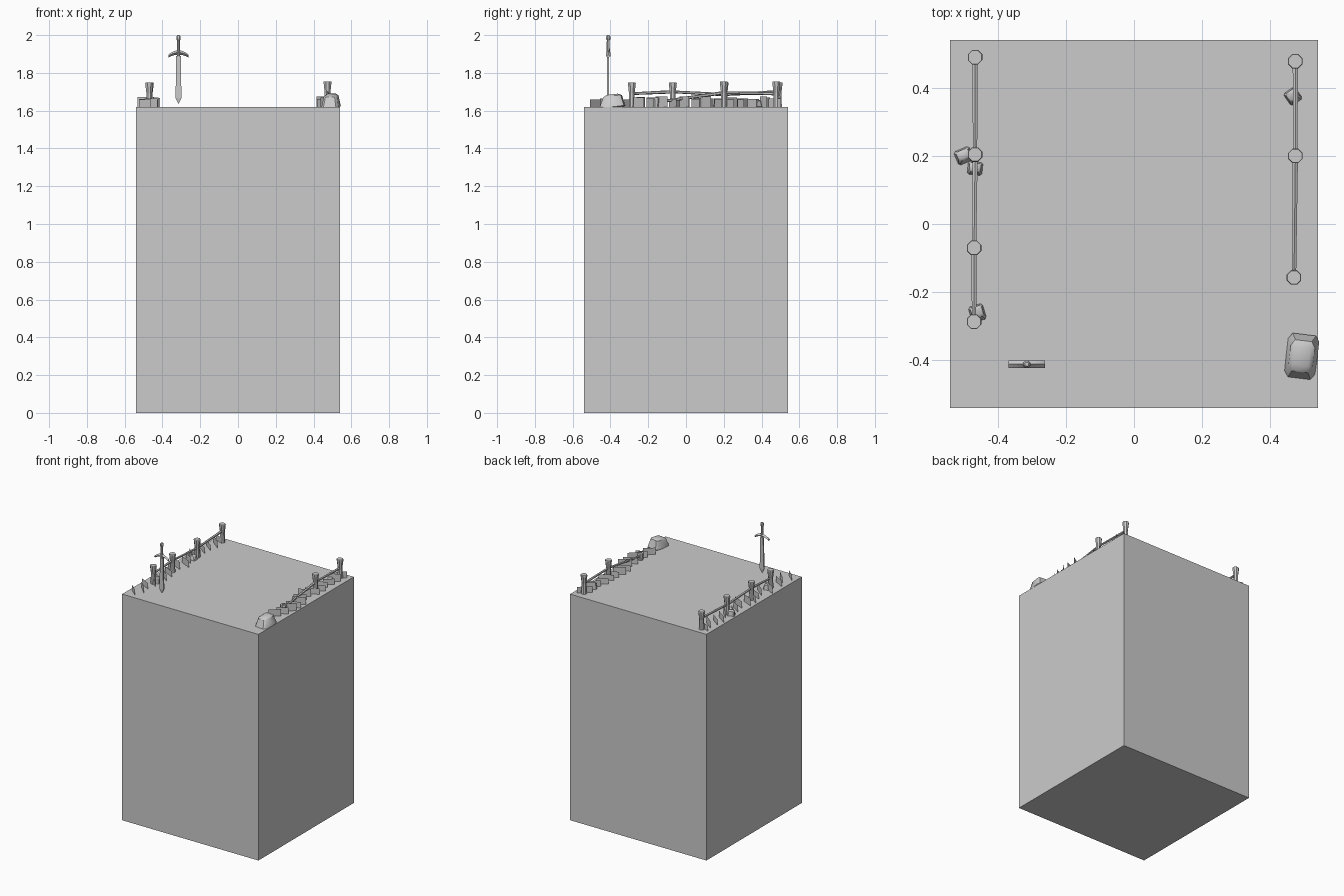
import bpy, bmesh, math, random
from mathutils import Vector, Matrix

if "Cube" in bpy.data.objects:
    bpy.data.objects.remove(bpy.data.objects["Cube"])

random.seed(4)
TOP = 1.62
stone = bpy.data.materials.new("plain_grey")
stone.diffuse_color = (0.6, 0.6, 0.6, 1)
stone.use_nodes = True
stone.node_tree.nodes["Principled BSDF"].inputs["Base Color"].default_value = stone.diffuse_color


def finish(name, bm, smooth=False):
    bmesh.ops.recalc_face_normals(bm, faces=bm.faces)
    me = bpy.data.meshes.new(name)
    bm.to_mesh(me)
    bm.free()
    me.materials.append(stone)
    ob = bpy.data.objects.new(name, me)
    bpy.context.collection.objects.link(ob)
    if smooth:
        me.shade_smooth()
        me.set_sharp_from_angle(angle=math.radians(35))
    return ob


def loft(name, rings, smooth=False):
    """Join equal-length rings of points and cap both ends."""
    bm = bmesh.new()
    vs = [[bm.verts.new(p) for p in r] for r in rings]
    n = len(vs[0])
    for a, b in zip(vs, vs[1:]):
        for i in range(n):
            j = (i + 1) % n
            bm.faces.new((a[i], a[j], b[j], b[i]))
    bm.faces.new(vs[0])
    bm.faces.new(vs[-1])
    return finish(name, bm, smooth)


def ring(x, y, z, rx, ry=None, n=8):
    ry = rx if ry is None else ry
    return [(x + rx * math.cos((i + .5) * math.tau / n),
             y + ry * math.sin((i + .5) * math.tau / n), z) for i in range(n)]


def post(name, x, y, top):
    # slim shaft that flares to a chamfered head
    loft(name, [ring(x, y, z, r) for z, r in (
        (TOP, .019), (top - .06, .016), (top - .02, .021),
        (top - .004, .023), (top, .021))])


def rail(name, a, b, r=.009):
    a, b = Vector(a), Vector(b)
    bm = bmesh.new()
    bmesh.ops.create_cone(bm, cap_ends=True, segments=6, radius1=r, radius2=r * .8,
                          depth=(b - a).length)
    rot = (b - a).to_track_quat('Z', 'Y').to_matrix().to_4x4()
    bm.transform(Matrix.Translation((a + b) / 2) @ rot)
    finish(name, bm)


def rock(name, loc, size, yaw, tilt=0):
    # chipped block with a smaller top
    bm = bmesh.new()
    bmesh.ops.create_cube(bm, size=1)
    for v in bm.verts:
        if v.co.z > 0:
            v.co.x *= .72
            v.co.y *= .62
            v.co.y += .08
    bmesh.ops.bevel(bm, geom=bm.edges[:], offset=.12, segments=1, affect='EDGES')
    bm.transform(Matrix.Translation(loc) @ Matrix.Rotation(yaw, 4, 'Z')
                 @ Matrix.Rotation(tilt, 4, 'X') @ Matrix.Diagonal((*size, 1)))
    finish(name, bm, True)


def grass(name, x, ys, yaw):
    # upright cards scattered along the fence
    bm = bmesh.new()
    for y in ys:
        a = yaw + random.uniform(-.2, .2)
        h = random.uniform(.038, .055)
        w = random.uniform(.038, .05)
        cx = x + random.uniform(-.025, .025)
        d = Vector((math.cos(a) * w, math.sin(a) * w, 0))
        c = Vector((cx, y, TOP))
        up = Vector((0, 0, h))
        bm.faces.new([bm.verts.new(p) for p in (c - d, c + d, c + d + up, c - d + up)])
    finish(name, bm)


# Ground block
bm = bmesh.new()
bmesh.ops.create_cube(bm, size=1)
bm.transform(Matrix.Translation((0, 0, TOP / 2)) @ Matrix.Diagonal((1.08, 1.08, TOP, 1)))
finish("ground_block", bm)

# Fences: post positions with head height and rail height
fences = {
    "left": [(-.467, .49, 1.75, 1.70), (-.467, .204, 1.75, 1.685),
             (-.47, -.07, 1.75, 1.70), (-.47, -.287, 1.75, 1.69)],
    "right": [(.474, .478, 1.755, 1.69), (.474, .2, 1.755, 1.695),
              (.47, -.157, 1.67, 1.645)],
}
for side, posts in fences.items():
    for i, (x, y, top, _) in enumerate(posts):
        post(f"{side}_post_{i + 1}", x, y, top)
    for i, (a, b) in enumerate(zip(posts, posts[1:])):
        rail(f"{side}_rail_{i + 1}", (a[0], a[1], a[3]), (b[0], b[1], b[3]))

# Grass along both fences
grass("left_grass", -.475, [-.48 + .06 * i for i in range(17)], math.radians(-35))
grass("right_grass", .475, [-.25 + .06 * i for i in range(13)], math.radians(35))

# Rocks
rock("large_rock", (.492, -.395, TOP + .028), (.095, .14, .075), -.12, .12)
rock("small_rock_right", (.467, .375, TOP + .016), (.042, .045, .04), .6)
rock("small_rock_left_1", (-.5, .2, TOP + .016), (.05, .045, .04), .4)
rock("small_rock_left_2", (-.467, .163, TOP + .014), (.045, .04, .035), -.1)
rock("small_rock_left_3", (-.46, -.262, TOP + .016), (.045, .05, .04), .3)

# Sword, point down
SX, SY = -.315, -.412
loft("sword_blade", [ring(SX, SY, z, w, t, 4) for z, w, t in (
    (1.638, .002, .001), (1.668, .024, .007), (1.76, .019, .007), (1.89, .017, .008))])
loft("sword_grip", [ring(SX, SY, z, r) for z, r in (
    (1.89, .010), (1.93, .009), (1.975, .008))], True)
loft("sword_pommel", [ring(SX, SY, z, r) for z, r in (
    (1.97, .006), (1.978, .012), (1.992, .012), (2.0, .006))], True)

# Curved crossguard, drooping at both ends
guard = []
for i in range(9):
    t = i / 4 - 1
    x, z = SX + .054 * t, 1.908 - .02 * t * t
    h, w = .012 - .004 * abs(t), .011
    guard.append([(x, SY - w, z), (x, SY, z - h), (x, SY + w, z), (x, SY, z + h)])
loft("sword_crossguard", guard)
